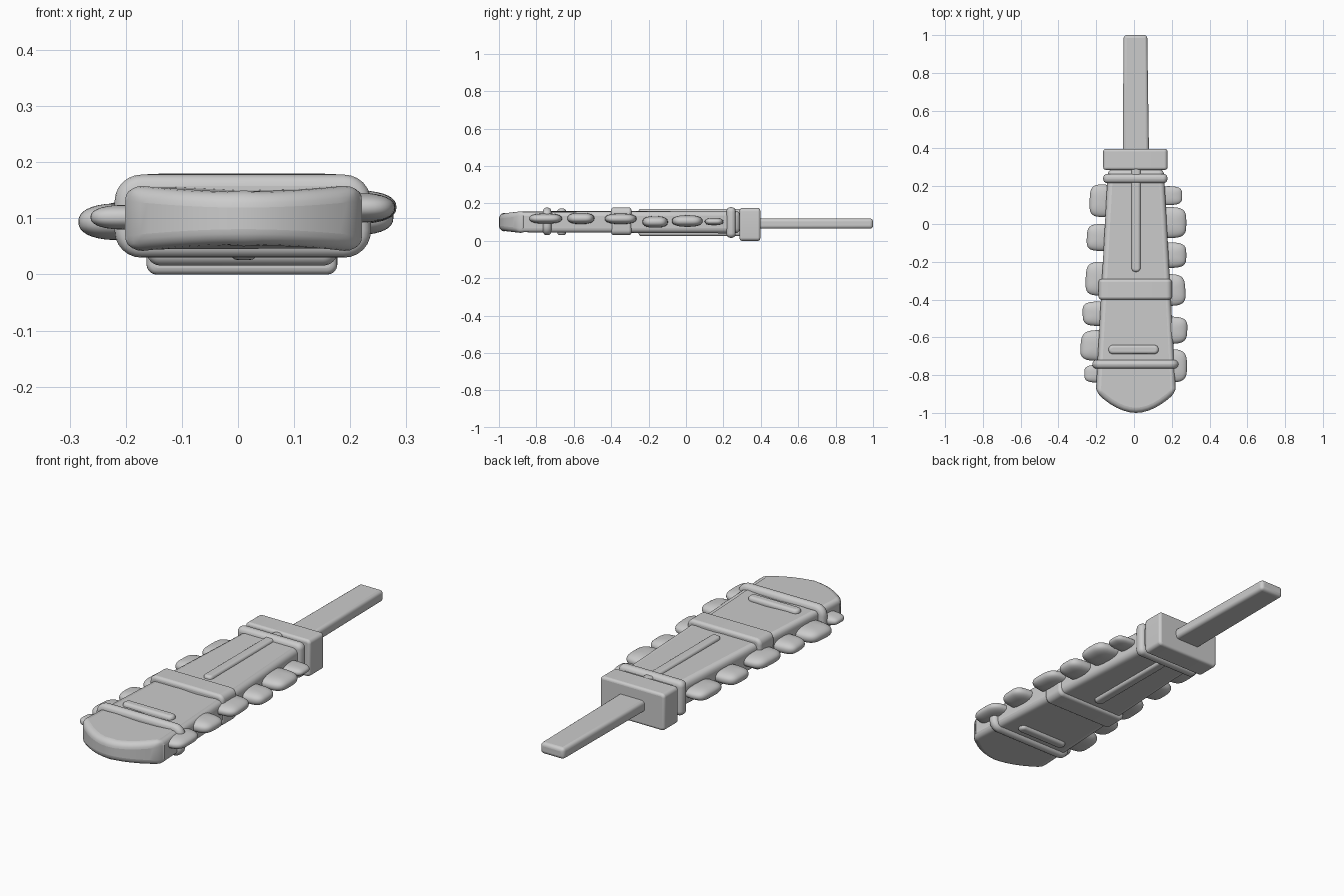
import bpy, bmesh, math

if "Cube" in bpy.data.objects:
    bpy.data.objects.remove(bpy.data.objects["Cube"])

CX = 0.01  # centre line of the blade


def finish(name, bm, bevel=0.0, segs=4, angle=35):
    bmesh.ops.recalc_face_normals(bm, faces=bm.faces)
    me = bpy.data.meshes.new(name)
    bm.to_mesh(me)
    bm.free()
    ob = bpy.data.objects.new(name, me)
    bpy.context.collection.objects.link(ob)
    if bevel:
        m = ob.modifiers.new("bevel", 'BEVEL')
        m.width, m.segments = bevel, segs
        m.limit_method, m.angle_limit = 'ANGLE', math.radians(angle)
    bpy.ops.object.select_all(action='DESELECT')
    ob.select_set(True)
    bpy.context.view_layer.objects.active = ob
    bpy.ops.object.shade_smooth_by_angle(angle=math.radians(45))
    return ob


def prism(pts, axis, lo, hi):
    """Extrude a 2D outline along 'y' (pts are x,z) or 'z' (pts are x,y)."""
    bm = bmesh.new()
    place = (lambda a, b, t: (a, t, b)) if axis == 'y' else (lambda a, b, t: (a, b, t))
    rings = [[bm.verts.new(place(a, b, t)) for a, b in pts] for t in (lo, hi)]
    bm.faces.new(rings[0])
    bm.faces.new(rings[1][::-1])
    n = len(pts)
    for i in range(n):
        j = (i + 1) % n
        bm.faces.new((rings[0][i], rings[0][j], rings[1][j], rings[1][i]))
    return bm


def rounded_rect(a0, a1, b0, b1, r, n=6):
    pts = []
    for k, (a, b) in enumerate(((a1 - r, b1 - r), (a0 + r, b1 - r),
                                (a0 + r, b0 + r), (a1 - r, b0 + r))):
        for i in range(n + 1):
            t = math.pi / 2 * (k + i / n)
            pts.append((a + r * math.cos(t), b + r * math.sin(t)))
    return pts


def band(name, x0, x1, y0, y1, z0, z1, r, bevel):
    """Strap around the blade: rounded section in x-z, soft rims."""
    return finish(name, prism(rounded_rect(x0, x1, z0, z1, r), 'y', y0, y1), bevel)


def bar(name, x0, x1, y0, y1, z0, z1, r, bevel):
    """Rounded bar seen from above."""
    return finish(name, prism(rounded_rect(x0, x1, y0, y1, r), 'z', z0, z1), bevel)


# blade: tapering slab with a curved end
outline = [(CX + 0.148, 0.29), (CX - 0.148, 0.29), (CX - 0.211, -0.87)]
for i in range(13):
    u = -1 + i / 6
    outline.append((CX + 0.205 * u, -0.897 - 0.103 * (1 - abs(u) ** 1.9)))
outline.append((CX + 0.211, -0.87))
bm = prism(outline, 'z', 0.04, 0.16)
for v in bm.verts:
    if v.co.y < -0.88:
        k = (-0.88 - v.co.y) / 0.12
        v.co.z = 0.1 + (v.co.z - 0.1) * (1 - 0.22 * k)
finish("blade", bm, 0.03, 5)

# handle: flat tapering grip
bm = prism([(CX - 0.07, 0.33), (CX + 0.07, 0.33), (CX + 0.06, 1.0), (CX - 0.065, 1.0)],
           'z', 0.065, 0.119)
finish("handle", bm, 0.016)

# guard and straps
band("guard", -0.163, 0.177, 0.287, 0.397, 0.0, 0.175, 0.018, 0.012)
band("collar_strap", -0.163, 0.177, 0.217, 0.265, 0.016, 0.18, 0.025, 0.02)
band("middle_strap", -0.187, 0.2, -0.4, -0.292, 0.03, 0.179, 0.028, 0.014)
band("end_strap", -0.22, 0.237, -0.765, -0.72, 0.03, 0.178, 0.048, 0.02)

# raised ridges, showing on both faces of the blade
bar("centre_ridge", -0.013, 0.034, -0.253, 0.3, 0.026, 0.171, 0.02, 0.012)
bar("cross_ridge", -0.135, 0.13, -0.688, -0.641, 0.03, 0.172, 0.022, 0.014)


# teeth: soft pebble shapes set into the edges
def tooth(name, x_out, y0, y1, zc, hz, skew):
    side = 1 if x_out > 0 else -1
    x_in = side * 0.12
    cx, hx = (x_in + x_out) / 2, abs(x_out - x_in) / 2
    cy, hy = (y0 + y1) / 2, (y1 - y0) / 2
    bm = bmesh.new()
    bmesh.ops.create_uvsphere(bm, u_segments=36, v_segments=18, radius=1)
    for v in bm.verts:
        x, y, z = v.co
        h = math.hypot(x, y)
        if h > 1e-5:
            c, s = x / h, y / h
            flat = h ** 0.75
            x = flat * math.copysign(abs(c) ** 0.55, c)
            y = flat * math.copysign(abs(s) ** 0.55, s)
        z = math.copysign(abs(z) ** 0.85, z)
        out = x * side
        y *= 1 - 0.08 * max(out, 0)
        x -= side * skew * y * max(out, 0)
        v.co = (cx + x * hx, cy + y * hy, zc + z * hz)
    finish(name, bm)


# outer x, y range, height centre, half thickness, skew
TEETH = [
    (-0.235, 0.037, 0.21, 0.1, 0.028, 0.05), (-0.25, -0.143, 0.0, 0.1, 0.03, 0.05),
    (-0.256, -0.38, -0.2, 0.1, 0.03, 0.06), (-0.272, -0.54, -0.41, 0.097, 0.03, -0.02),
    (-0.283, -0.725, -0.562, 0.094, 0.033, 0.08), (-0.263, -0.84, -0.745, 0.102, 0.022, 0.0),
    (0.255, 0.1, 0.2, 0.103, 0.02, 0.0), (0.277, -0.075, 0.09, 0.106, 0.031, 0.0),
    (0.277, -0.233, -0.097, 0.101, 0.031, 0.0), (0.272, -0.434, -0.265, 0.118, 0.028, 0.06),
    (0.282, -0.635, -0.49, 0.12, 0.03, -0.04), (0.28, -0.84, -0.662, 0.119, 0.027, 0.0),
]
for i, t in enumerate(TEETH):
    tooth(f"tooth_{i + 1:02d}", *t)
